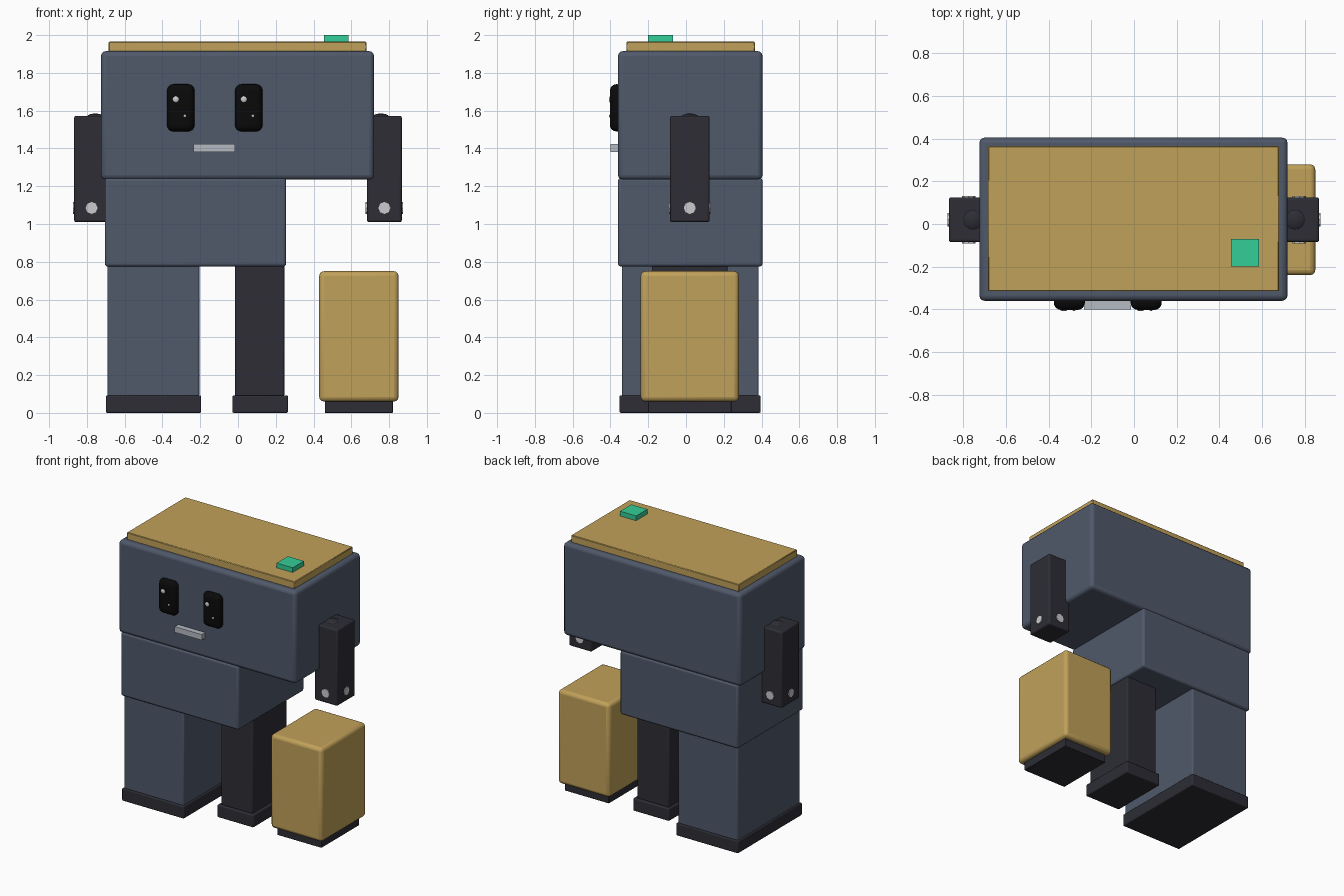
import bpy
import math
from mathutils import Vector

cube = bpy.data.objects.get("Cube")
if cube:
    bpy.data.objects.remove(cube, do_unlink=True)


def material(name, rgb):
    mat = bpy.data.materials.new(name)
    mat.use_nodes = True
    mat.diffuse_color = (*rgb, 1)
    mat.node_tree.nodes["Principled BSDF"].inputs["Base Color"].default_value = (*rgb, 1)
    return mat


slate = material("slate blue", (0.08, 0.10, 0.145))
gold = material("gold", (0.53, 0.355, 0.10))
dark = material("charcoal", (0.026, 0.026, 0.036))
black = material("eye black", (0.003, 0.003, 0.003))
grey = material("light grey", (0.46, 0.49, 0.54))
white = material("rivet white", (0.6, 0.6, 0.62))
green = material("green", (0.034, 0.61, 0.31))


def finish(name, mat):
    obj = bpy.context.object
    obj.name = obj.data.name = name
    obj.data.materials.append(mat)
    return obj


def box(name, mat, xs, ys, zs, bevel=0.0, segments=3):
    """Box given by its extents, with optional rounded edges."""
    lo, hi = map(Vector, zip(xs, ys, zs))
    bpy.ops.mesh.primitive_cube_add(size=1, location=(lo + hi) / 2)
    obj = finish(name, mat)
    obj.scale = hi - lo
    bpy.ops.object.transform_apply(location=False, rotation=False, scale=True)
    if bevel:
        mod = obj.modifiers.new("Rounded edges", "BEVEL")
        mod.width = bevel
        mod.segments = segments
        bpy.ops.object.shade_smooth_by_angle(angle=math.radians(40))
    return obj


def ball(name, mat, location, scale):
    bpy.ops.mesh.primitive_uv_sphere_add(segments=16, ring_count=8, radius=1, location=location)
    obj = finish(name, mat)
    obj.scale = scale
    bpy.ops.object.transform_apply(location=False, rotation=False, scale=True)
    bpy.ops.object.shade_smooth()
    return obj


# Stacked body
body_depth = (-0.36, 0.405)
box("head", slate, (-0.725, 0.72), body_depth, (1.235, 1.915), 0.025)
box("torso", slate, (-0.705, 0.255), body_depth, (0.775, 1.243), 0.015)
box("top_plate", gold, (-0.685, 0.68), (-0.315, 0.365), (1.91, 1.965), 0.004, 1)
box("top_button", green, (0.455, 0.585), (-0.2, -0.07), (1.96, 2.0))

# Legs and feet
box("wide_leg", slate, (-0.69, -0.205), (-0.34, 0.385), (0.085, 0.785), 0.01)
box("wide_foot", dark, (-0.70, -0.195), (-0.352, 0.395), (0, 0.092), 0.008)
box("narrow_leg", dark, (-0.015, 0.245), (-0.18, 0.22), (0.085, 0.785), 0.01)
box("narrow_foot", dark, (-0.03, 0.265), (-0.2, 0.24), (0, 0.092), 0.008)

# Separate leg block
box("leg_block", gold, (0.43, 0.85), (-0.24, 0.28), (0.06, 0.75), 0.025)
box("leg_block_foot", dark, (0.46, 0.82), (-0.2, 0.24), (0, 0.07), 0.004)

# Arms with rivets on all four sides of the wrist
for side, label in ((-1, "right"), (1, "left")):
    center = Vector((side * 0.775, 0.02, 1.085))
    half = Vector((0.093, 0.105, 0))
    xs = (center.x - half.x, center.x + half.x)
    box(label + "_arm", dark, xs, (-0.085, 0.125), (1.01, 1.572), 0.012)
    ball(label + "_shoulder", dark, (side * 0.755, 0.02, 1.53), (0.07, 0.07, 0.056))
    for i in range(4):
        angle = i * math.pi / 2
        out = Vector((math.cos(angle), math.sin(angle), 0))
        spot = center + Vector((out.x * half.x, out.y * half.y, 0))
        bpy.ops.mesh.primitive_cylinder_add(
            vertices=8, radius=0.032, depth=0.012, location=spot,
            rotation=out.to_track_quat("Z", "Y").to_euler())
        finish(label + "_wrist_rivet", white)

# Face
for x, label in ((-0.303, "right"), (0.057, "left")):
    box(label + "_eye", black, (x - 0.073, x + 0.073), (-0.403, -0.33), (1.49, 1.74), 0.034, 4)
    ball(label + "_eye_glint", white, (x - 0.026, -0.4, 1.66), (0.018, 0.009, 0.018))
    ball(label + "_eye_spark", white, (x + 0.022, -0.402, 1.572), (0.008, 0.006, 0.008))
box("mouth", grey, (-0.235, -0.015), (-0.4, -0.35), (1.382, 1.424))
